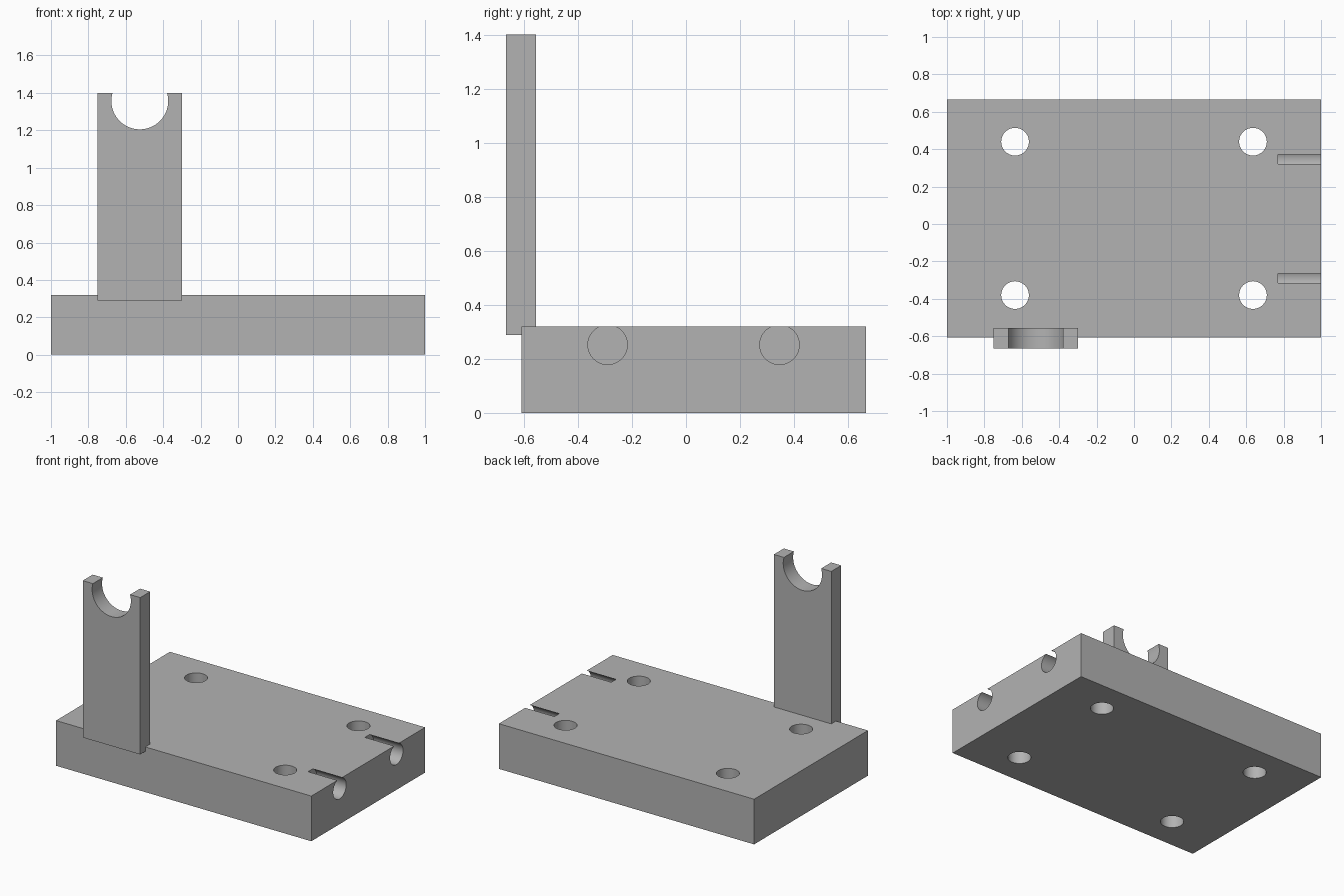
import bpy, math
from mathutils import Matrix

cube = bpy.data.objects.get("Cube")
if cube:
    bpy.data.objects.remove(cube, do_unlink=True)

grey = bpy.data.materials.new("plain grey")
grey.use_nodes = True
COLOUR = (0.45, 0.45, 0.45, 1)
grey.diffuse_color = COLOUR
grey.node_tree.nodes["Principled BSDF"].inputs["Base Color"].default_value = COLOUR


def block(name, low, high):
    """Box between two opposite corners."""
    bpy.ops.mesh.primitive_cube_add(size=1)
    ob = bpy.context.object
    ob.name = name
    size = [h - l for l, h in zip(low, high)]
    centre = [(h + l) / 2 for l, h in zip(low, high)]
    ob.data.transform(Matrix.Translation(centre) @ Matrix.Diagonal((*size, 1)))
    ob.data.materials.append(grey)
    return ob


def drill(target, centre, radius, depth, rotation=(0, 0, 0)):
    """Cut a round hole with a hidden cylinder."""
    bpy.ops.mesh.primitive_cylinder_add(vertices=64, radius=radius, depth=depth,
                                        location=centre, rotation=rotation)
    cutter = bpy.context.object
    cutter.name = target.name + "_hole_cutter"
    cutter.data.materials.append(grey)
    mod = target.modifiers.new("hole", 'BOOLEAN')
    mod.operation = 'DIFFERENCE'
    mod.solver = 'EXACT'
    mod.object = cutter
    bpy.context.view_layer.objects.active = target
    bpy.ops.object.modifier_apply(modifier=mod.name)
    bpy.data.objects.remove(cutter, do_unlink=True)


def finish(ob):
    bpy.ops.object.select_all(action='DESELECT')
    ob.select_set(True)
    bpy.context.view_layer.objects.active = ob
    bpy.ops.object.shade_smooth_by_angle(angle=math.radians(30))


# Base plate with four mounting holes and two open-topped side bores
base = block("base_plate", (-1, -0.608, 0), (1, 0.666, 0.32))
for x in (-0.636, 0.636):
    for y in (-0.38, 0.44):
        drill(base, (x, y, 0.16), 0.074, 1)
for y in (-0.29, 0.346):
    drill(base, (1.02, y, 0.252), 0.073, 0.5, (0, math.pi / 2, 0))
finish(base)

# Upright with a round cradle cut in its top
post = block("upright_support", (-0.75, -0.666, 0.289), (-0.3, -0.555, 1.4))
drill(post, (-0.525, -0.61, 1.357), 0.152, 1, (math.pi / 2, 0, 0))
finish(post)
